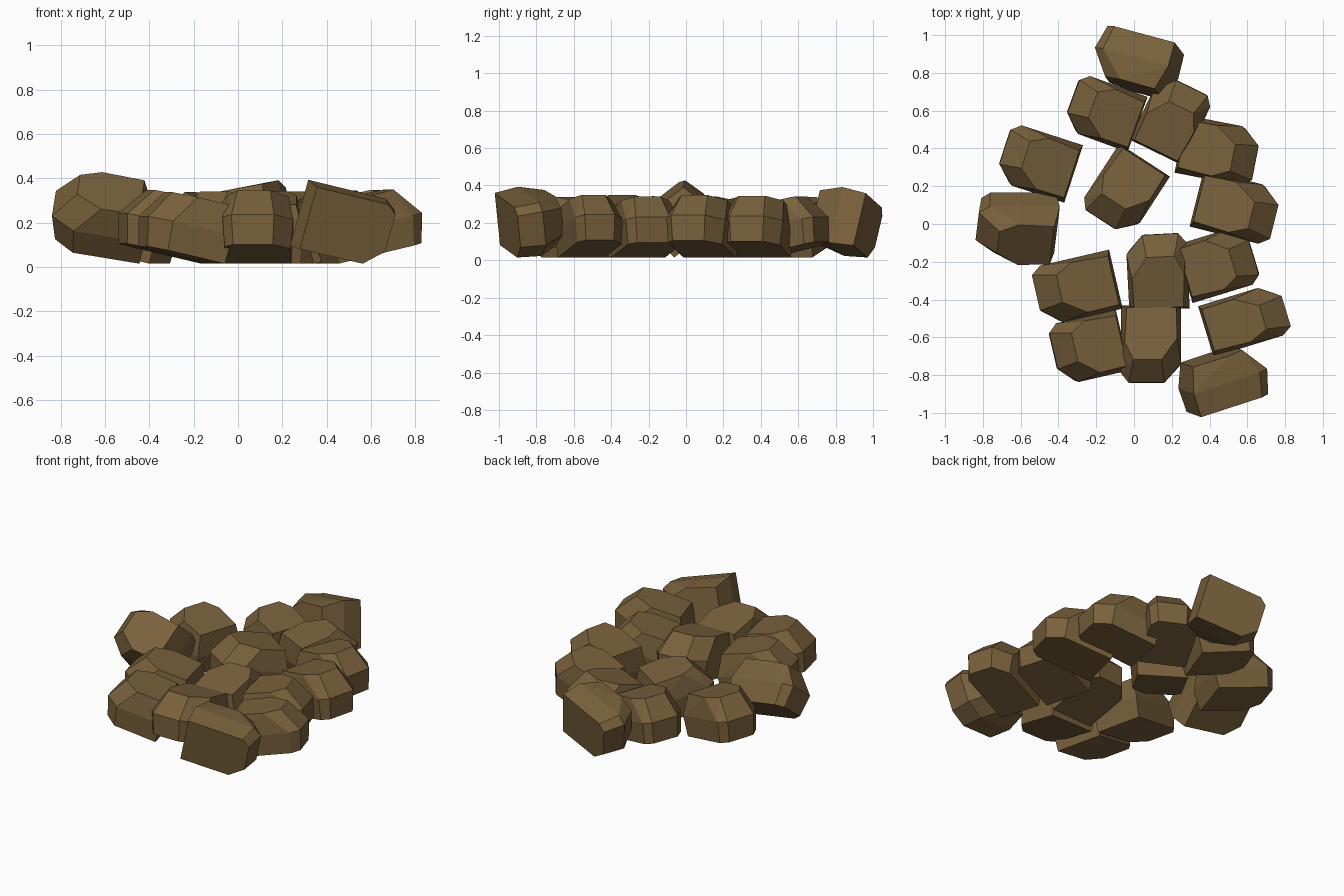
import bpy
import bmesh
from math import radians
from mathutils import Matrix, Vector

cube = bpy.data.objects.get("Cube")
if cube:
    bpy.data.objects.remove(cube, do_unlink=True)

# One earthy brown for every stone
brown = bpy.data.materials.new("stone_brown")
brown.use_nodes = True
colour = (0.19, 0.118, 0.045, 1.0)
brown.diffuse_color = colour
shader = brown.node_tree.nodes["Principled BSDF"]
shader.inputs["Base Color"].default_value = colour
shader.inputs["Roughness"].default_value = 0.9

# Plan outlines of a stone: square at the back, chipped at the front
WAIST = [(-1, 1), (1, 1), (1, -0.5), (0.45, -1), (-0.75, -1), (-1, -0.75)]
CROWN = [(-0.8, 0.8), (0.84, 0.8), (0.86, 0), (0.35, -0.55), (-0.58, -0.55), (-0.87, -0.1)]
BASE = [(-0.94, 0.97), (0.94, 0.97), (0.92, -0.45), (0.42, -0.86), (-0.7, -0.86), (-0.94, -0.65)]


def ring(outline, height):
    return [Vector((x, y, height)) for x, y in outline]


STONE_POINTS = ring(CROWN, 1) + ring(WAIST, 0) + ring(BASE, -1)


def add_stone(name, x, y, width, length, yaw, roll=0, pitch=-13, height=0.265):
    """Faceted stone, chipped end towards -y before turning, set on the ground."""
    mesh = bpy.data.meshes.new(name)
    bm = bmesh.new()
    size = Vector((width / 2, length / 2, height / 2))
    for point in STONE_POINTS:
        bm.verts.new(point * size)
    bmesh.ops.convex_hull(bm, input=bm.verts)
    bmesh.ops.dissolve_limit(bm, angle_limit=radians(5), verts=bm.verts, edges=bm.edges)
    turn = (Matrix.Rotation(radians(yaw), 4, "Z")
            @ Matrix.Rotation(radians(pitch), 4, "X")
            @ Matrix.Rotation(radians(roll), 4, "Y"))
    bmesh.ops.transform(bm, matrix=turn, verts=bm.verts)
    bmesh.ops.recalc_face_normals(bm, faces=bm.faces)
    lowest = min(vert.co.z for vert in bm.verts)
    bm.to_mesh(mesh)
    bm.free()
    mesh.materials.append(brown)
    stone = bpy.data.objects.new(name, mesh)
    stone.location = (x, y, 0.015 - lowest)
    bpy.context.collection.objects.link(stone)


# Back of the pile
add_stone("back_stone", 0.01, 0.855, 0.31, 0.42, yaw=-105, roll=80, pitch=13)
add_stone("back_right_stone", -0.155, 0.59, 0.31, 0.38, yaw=-110)
add_stone("back_left_stone", 0.20, 0.555, 0.31, 0.40, yaw=154)
add_stone("upper_left_stone", 0.445, 0.385, 0.31, 0.42, yaw=79)
add_stone("upper_right_stone", -0.505, 0.325, 0.32, 0.40, yaw=-108)

# Middle of the pile
add_stone("middle_stone", -0.05, 0.175, 0.32, 0.40, yaw=-33)
add_stone("middle_left_stone", 0.54, 0.085, 0.31, 0.44, yaw=76)
add_stone("outer_right_stone", -0.62, -0.03, 0.31, 0.43, yaw=-90, roll=38, pitch=-9)
add_stone("inner_left_stone", 0.125, -0.255, 0.32, 0.41, yaw=183)
add_stone("lower_left_stone", 0.445, -0.21, 0.32, 0.39, yaw=107)
add_stone("lower_right_stone", -0.305, -0.34, 0.32, 0.44, yaw=-77)

# Front of the pile
add_stone("outer_left_stone", 0.59, -0.505, 0.28, 0.45, yaw=107)
add_stone("front_right_stone", -0.24, -0.655, 0.33, 0.38, yaw=-77)
add_stone("front_middle_stone", 0.09, -0.635, 0.32, 0.42, yaw=0)
add_stone("front_left_stone", 0.475, -0.82, 0.31, 0.43, yaw=108, roll=80, pitch=13)
